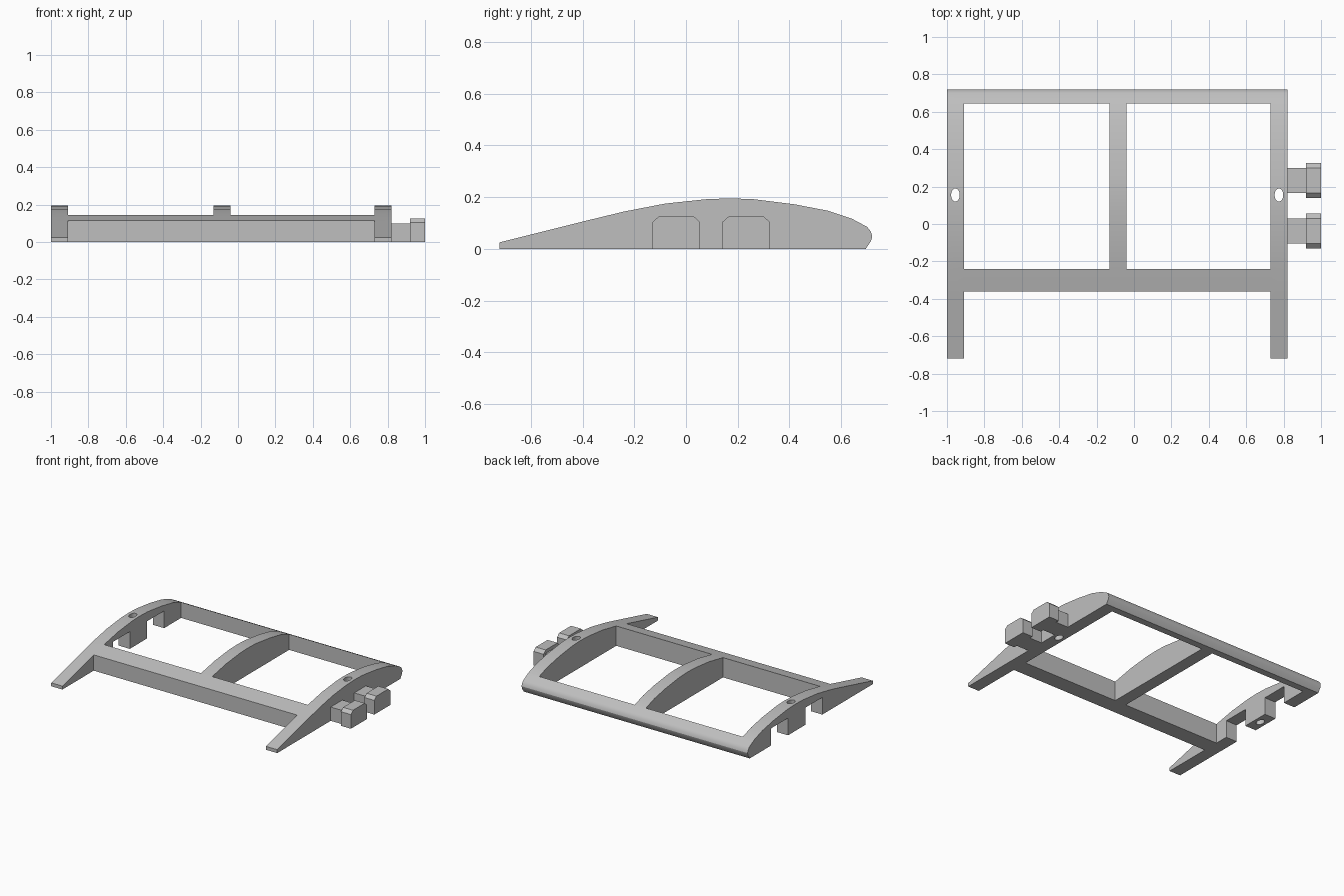
import bpy, bmesh, math
from mathutils import Matrix

cube = bpy.data.objects.get("Cube")
if cube:
    bpy.data.objects.remove(cube, do_unlink=True)

grey = bpy.data.materials.new("plain grey")
grey.use_nodes = True
grey.diffuse_color = (0.52, 0.52, 0.52, 1)
grey.node_tree.nodes["Principled BSDF"].inputs["Base Color"].default_value = (0.52, 0.52, 0.52, 1)


def make_object(name, bm):
    bmesh.ops.recalc_face_normals(bm, faces=bm.faces)
    mesh = bpy.data.meshes.new(name)
    bm.to_mesh(mesh)
    bm.free()
    mesh.materials.append(grey)
    obj = bpy.data.objects.new(name, mesh)
    bpy.context.collection.objects.link(obj)
    return obj


def extrude_profile(name, points, x0, x1):
    """Extrude a (y, z) outline along x."""
    bm = bmesh.new()
    face = bm.faces.new([bm.verts.new((x0, y, z)) for y, z in points])
    side = bmesh.ops.extrude_face_region(bm, geom=[face])
    moved = [v for v in side["geom"] if isinstance(v, bmesh.types.BMVert)]
    bmesh.ops.translate(bm, verts=moved, vec=(x1 - x0, 0, 0))
    return make_object(name, bm)


def box(name, x0, x1, y0, y1, z0, z1):
    return extrude_profile(name, [(y0, z0), (y1, z0), (y1, z1), (y0, z1)], x0, x1)


def oval_pin(name, x, y):
    bm = bmesh.new()
    bmesh.ops.create_cone(bm, cap_ends=True, segments=32, radius1=1, radius2=1, depth=1,
                          matrix=Matrix.Translation((x, y, 0.1)) @ Matrix.Diagonal((0.023, 0.035, 1, 1)))
    return make_object(name, bm)


# Wing section solid
section = [(-0.72, 0), (-0.72, 0.025), (-0.36, 0.115), (-0.24, 0.144), (-0.08, 0.175),
           (0.08, 0.192), (0.17, 0.195), (0.26, 0.192), (0.42, 0.172), (0.55, 0.147),
           (0.64, 0.117), (0.70, 0.085), (0.715, 0.066), (0.72, 0.048), (0.715, 0.03), (0.695, 0)]
frame = extrude_profile("wing_frame", section, -1, 0.82)

# Openings between ribs, spar and leading edge, then notches and pin holes
cutters = [
    box("right_bay", -0.91, -0.13, -0.24, 0.645, -0.2, 0.4),
    box("left_bay", -0.04, 0.73, -0.24, 0.645, -0.2, 0.4),
    box("tail_opening", -0.91, 0.73, -0.9, -0.36, -0.2, 0.4),
    oval_pin("right_hole", -0.955, 0.155),
    oval_pin("left_hole", 0.775, 0.155),
]
for y in (-0.14, 0.255):
    cutters.append(box("socket_notch", -1.1, -0.85, y, y + 0.195, -0.1, 0.125))

for cutter in cutters:
    cutter.hide_render = True
    cut = frame.modifiers.new(cutter.name, "BOOLEAN")
    cut.operation = "DIFFERENCE"
    cut.solver = "EXACT"
    cut.object = cutter
bpy.context.view_layer.update()
result = frame.evaluated_get(bpy.context.evaluated_depsgraph_get())
frame.data = bpy.data.meshes.new_from_object(result)
frame.modifiers.clear()
for cutter in cutters:
    bpy.data.objects.remove(cutter, do_unlink=True)

# Two connector tabs on the left rib: narrow neck and wide chamfered head
for label, y in (("front", -0.0375), ("rear", 0.2325)):
    box(label + "_tab_neck", 0.81, 0.93, y - 0.067, y + 0.067, 0, 0.1)
    head = [(y - 0.0925, 0), (y + 0.0925, 0), (y + 0.0925, 0.103), (y + 0.068, 0.125),
            (y - 0.068, 0.125), (y - 0.0925, 0.103)]
    extrude_profile(label + "_tab_head", head, 0.92, 1)

# Smooth the curved skin, keeping the frame edges sharp
bpy.ops.object.select_all(action="DESELECT")
frame.select_set(True)
bpy.context.view_layer.objects.active = frame
bpy.ops.object.shade_smooth_by_angle(angle=math.radians(30))
